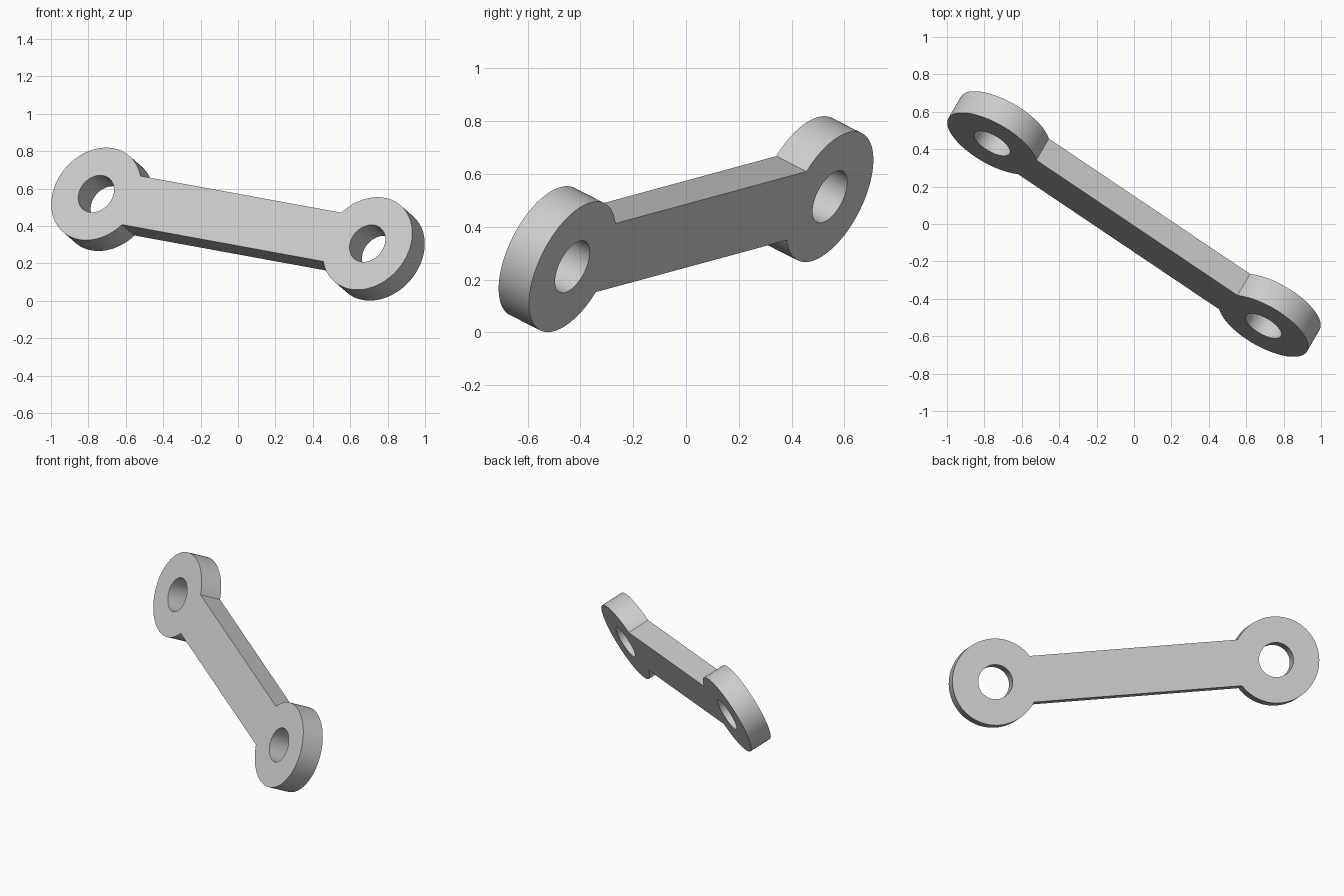
import bpy
import bmesh
import math
from mathutils import Vector, Matrix

cube = bpy.data.objects.get("Cube")
if cube:
    bpy.data.objects.remove(cube, do_unlink=True)

EYE_RADIUS = 0.27
HOLE_RADIUS = 0.108
BAR_WIDTH = 0.288
THICKNESS = 0.145
HALF_SPAN = 0.884
SEGMENTS = 72

# Plain grey material
grey = bpy.data.materials.new("light_grey")
grey.use_nodes = True
colour = (0.6, 0.6, 0.6, 1)
grey.diffuse_color = colour
grey.node_tree.nodes["Principled BSDF"].inputs["Base Color"].default_value = colour


def arc(centre, radius, start, sweep, steps):
    """Points of an arc in the flat plane of the link."""
    return [Vector((centre + radius * math.cos(start + sweep * i / steps),
                    radius * math.sin(start + sweep * i / steps), 0))
            for i in range(steps + 1)]


def add_loop(bm, points):
    verts = [bm.verts.new(p) for p in points]
    for a, b in zip(verts, verts[1:] + verts[:1]):
        bm.edges.new((a, b))


# Link profile: two round eyes joined by a straight bar, with a hole in each eye
bm = bmesh.new()
neck = math.asin(BAR_WIDTH / 2 / EYE_RADIUS)
eye = arc(HALF_SPAN, EYE_RADIUS, neck - math.pi, 2 * (math.pi - neck), SEGMENTS)
add_loop(bm, eye + [Vector((-p.x, -p.y, 0)) for p in eye])
for side in (-1, 1):
    add_loop(bm, arc(side * HALF_SPAN, HOLE_RADIUS, 0, math.tau, SEGMENTS)[:-1])
bmesh.ops.triangle_fill(bm, use_beauty=True, edges=bm.edges[:])

# Give the plate its thickness, centred on its own plane
result = bmesh.ops.extrude_face_region(bm, geom=bm.faces[:], use_keep_orig=True)
top = [g for g in result["geom"] if isinstance(g, bmesh.types.BMVert)]
bmesh.ops.translate(bm, vec=(0, 0, THICKNESS), verts=top)
bmesh.ops.translate(bm, vec=(0, 0, -THICKNESS / 2), verts=bm.verts[:])
bmesh.ops.recalc_face_normals(bm, faces=bm.faces[:])

mesh = bpy.data.meshes.new("connecting_link")
bm.to_mesh(mesh)
bm.free()
mesh.materials.append(grey)

# Tilt the link: its length runs along one axis, its thickness along the normal
along = Vector((0.725, -0.4875, -0.1325)).normalized()
normal = Vector((0.46, 0.79, -0.4))
normal = (normal - along * normal.dot(along)).normalized()
across = normal.cross(along)
tilt = Matrix((along, across, normal)).transposed().to_4x4()

link = bpy.data.objects.new("connecting_link", mesh)
bpy.context.collection.objects.link(link)
link.matrix_world = Matrix.Translation((0, 0, 0.41)) @ tilt

# Smooth rims, sharp edges
bpy.ops.object.select_all(action="DESELECT")
link.select_set(True)
bpy.context.view_layer.objects.active = link
bpy.ops.object.shade_smooth_by_angle(angle=math.radians(30))
